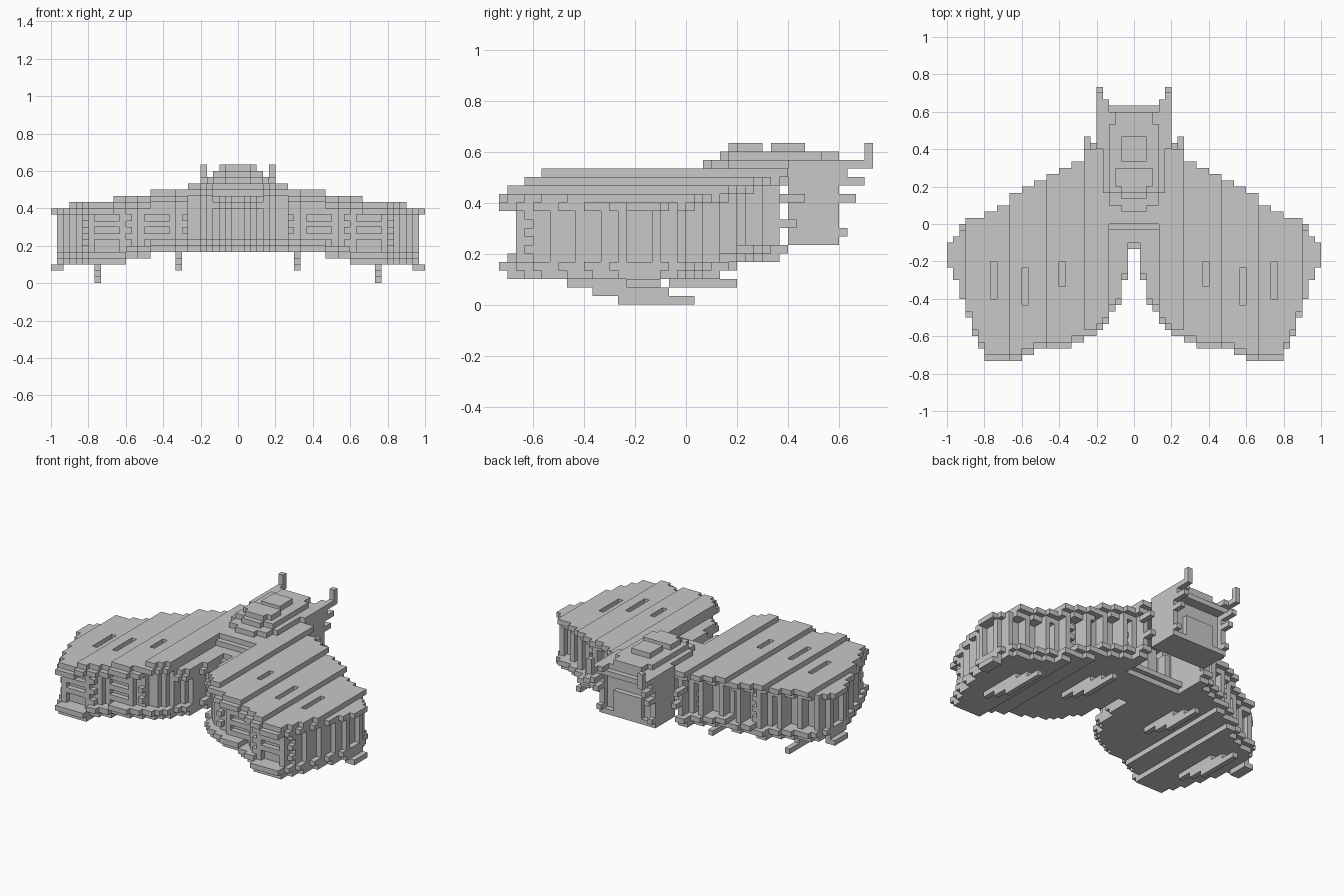
import bpy, bmesh

if "Cube" in bpy.data.objects:
    bpy.data.objects.remove(bpy.data.objects["Cube"])

U = 1 / 30  # one block

grey = bpy.data.materials.new("hull_grey")
grey.use_nodes = True
COLOUR = (0.58, 0.58, 0.58, 1)
grey.diffuse_color = COLOUR
grey.node_tree.nodes["Principled BSDF"].inputs["Base Color"].default_value = COLOUR


def part(name, boxes):
    """One object from blocks (x0, x1, y0, y1, z0, z1), mirrored across x."""
    bm = bmesh.new()
    for x0, x1, y0, y1, z0, z1 in boxes:
        if y1 <= y0 or z1 <= z0:
            continue
        spans = [(-x1, x1)] if x0 == 0 else [(x0, x1), (-x1, -x0)]
        for a, b in spans:
            verts = bmesh.ops.create_cube(bm, size=1)["verts"]
            bmesh.ops.scale(bm, vec=((b - a) * U, (y1 - y0) * U, (z1 - z0) * U), verts=verts)
            bmesh.ops.translate(bm, vec=((a + b) / 2 * U, (y0 + y1) / 2 * U, (z0 + z1) / 2 * U), verts=verts)
    mesh = bpy.data.meshes.new(name)
    bm.to_mesh(mesh)
    bm.free()
    mesh.materials.append(grey)
    obj = bpy.data.objects.new(name, mesh)
    bpy.context.collection.objects.link(obj)


# Outline of the half hull, one entry per column outward from the middle
FRONT = [-4, -9, -13, -14, -16, -17, -18, -18, -19, -19] + [-20] * 6 + [-21] * 2 \
    + [-22] * 6 + [-20, -18, -15, -12, -9, -7]
BACK = [12] * 8 + [10, 10, 9, 9, 8, 8, 7, 7, 6, 6, 5, 5, 3, 3, 2, 2, 1, 1, 1, 0, -2, -3]


def step(i, limits, values):
    for limit, value in zip(limits, values):
        if i < limit:
            return value
    return values[-1]


def top(i):
    return step(i, (8, 14, 20, 27), (16, 15, 14, 13, 12))


def floor(i):
    return step(i, (14, 18), (5, 4, 3))


SLOTS = {11: (-10, -6), 17: (-13, -7), 22: (-12, -6)}
WINDOWS = (11, 12, 13, 14, 19, 20, 21, 22)
LADDERS = (8, 17, 24)

roof, deck, walls, slats, ribs, ladders = [], [], [], [], [], []
for i, (f, b) in enumerate(zip(FRONT, BACK)):
    t, z = top(i), floor(i)
    lip = 11 if i > 26 else t - 2
    if i < 4:
        lip = 12
    # Roof: overhanging lip under a cap, cut by slots and lowered in the middle
    if i < 4:
        roof += [(i, i + 1, f, 0, 12, 13), (i, i + 1, f + 1, 0, 13, 14),
                 (i, i + 1, -1, 0, 14, 15), (i, i + 1, 0, b, 14, 16)]
    elif i < 28:
        roof.append((i, i + 1, f, b - 1, lip, lip + 1))
        s0, s1 = SLOTS.get(i, (0, 0))
        roof += [(i, i + 1, f + 1, s0, lip + 1, t), (i, i + 1, s1, b, lip + 1, t)]
    else:
        roof.append((i, i + 1, f, b, 11, 12))
    # The middle of the hull stops short of the rear pod
    rear = 6 if i < 6 else b
    # Deck: lower plate and projecting lip
    if i < 29:
        deck.append((i, i + 1, f + 1, rear - 1, z, z + 1))
        deck.append((i, i + 1, f, rear, z + 1, z + 2))
    # Walls between deck and roof
    if i < 28:
        glass = i in WINDOWS
        walls.append((i, i + 1, f + (3 if glass else 2), rear - 3, z + 2, lip))
        if glass:
            slats += [(i, i + 1, f + 2, f + 3, h, h + 1) for h in (7, 9)]
            slats.append((i, i + 1, f + 2, f + 3, 11, lip))
        if i % 3 == 0:
            ribs.append((i, i + 1, rear - 3, rear - 1, z + 2, lip))
        if i in LADDERS:
            ladders += [(i, i + 1, f + 1, f + 2, h, h + 1) for h in (6, 8, 10)]
            ladders += [(i, i + 1, b - 3, b - 2, h, h + 1) for h in (6, 8, 10)]

part("roof", roof)
part("deck", deck)
part("walls", walls)
part("window_slats", slats)
part("rear_ribs", ribs)
part("wall_ladders", ladders)

# Wing tips: side posts and low rail
part("tip_posts", [(28, 29, y, y + 1, 5, 11) for y in (-8, -4)])
part("tip_rail", [(28, 30, -7, -3, 2, 3)])

# Slanted keels under each wing
part("outer_keel", [(22, 23, -14 + 3 * k, -5 + 3 * k, 2 - k, 3 - k) for k in range(3)])
part("inner_keel", [(9, 10, -8 + 3 * k, 3 * k, 4 - k, 5 - k) for k in range(3)])

# Rear pod with side frames
part("rear_pod", [(0, 5, 12, 17, 8, 16), (0, 6, 12, 18, 7, 8), (0, 6, 12, 19, 15, 16),
                  (0, 3, 17, 18, 8, 12)])
part("pod_frames", [(5, 6, 12, 18, 8, 15), (5, 6, 18, 19, 8, 9), (5, 6, 18, 20, 12, 13),
                    (5, 6, 18, 21, 14, 15), (4, 6, 18, 20, 16, 17), (5, 6, 12, 22, 16, 17),
                    (5, 6, 21, 22, 17, 19)])
part("pod_spurs", [(7, 8, 11, 14, 12, 13), (6, 7, 11, 13, 9, 10)])

# Bridge: stacked terraces with stepped corners
part("bridge", [(0, 2, 2, 3, 16, 17), (0, 4, 3, 5, 16, 17), (0, 5, 5, 18, 16, 17),
                (0, 2, 4, 5, 17, 18), (0, 4, 5, 16, 17, 18), (0, 3, 16, 18, 17, 18),
                (0, 2, 5, 6, 18, 19), (0, 3, 6, 9, 18, 19), (0, 2, 10, 14, 18, 19)])
